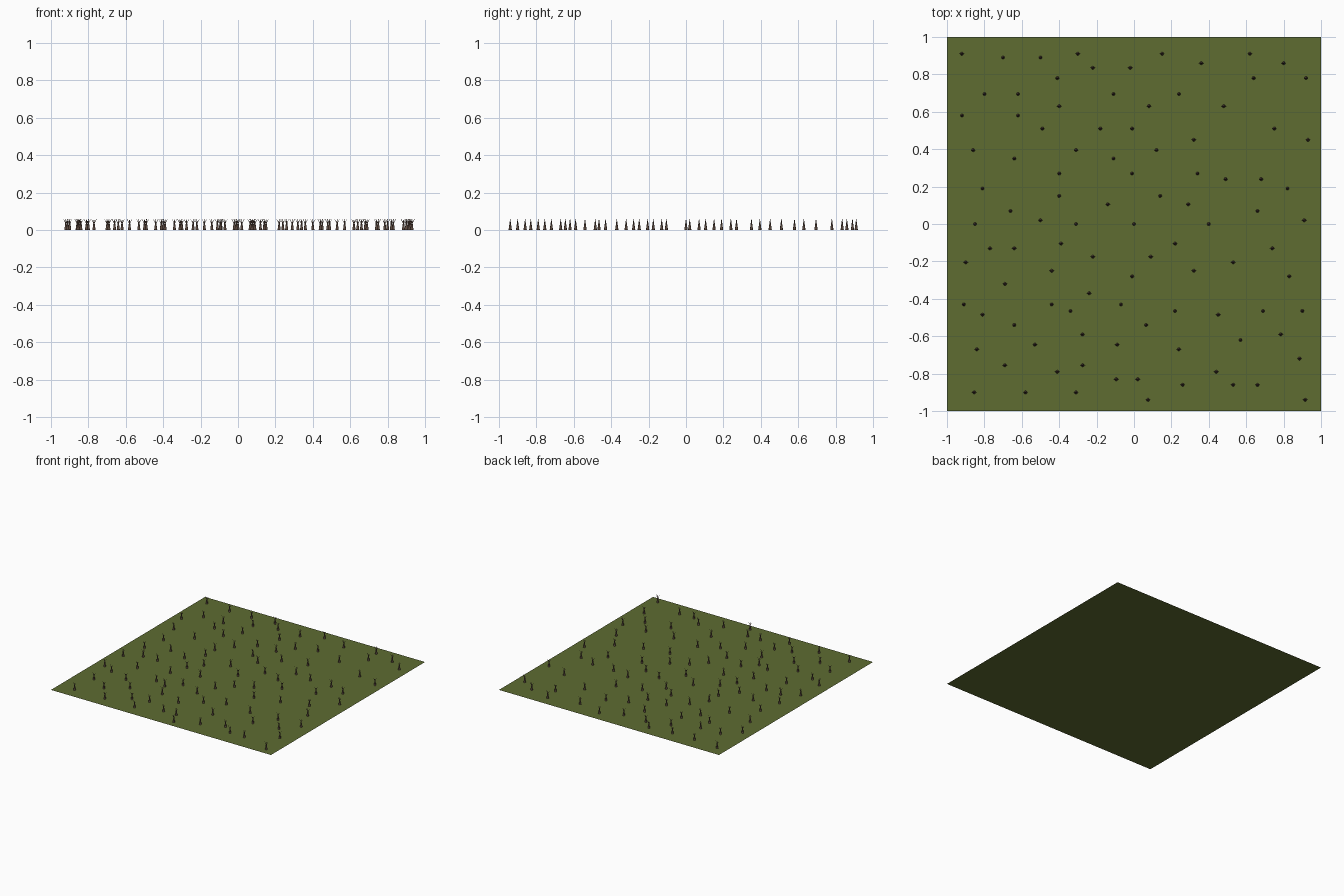
import bpy, bmesh, math
from mathutils import Vector, Matrix


def material(name, rgb):
    m = bpy.data.materials.new(name)
    m.diffuse_color = (*rgb, 1)
    return m


grass = material("olive grass", (0.112, 0.15, 0.031))
bark = material("brown bark", (0.11, 0.068, 0.05))


def add_object(name, mesh, loc=(0, 0, 0)):
    ob = bpy.data.objects.new(name, mesh)
    ob.location = loc
    bpy.context.collection.objects.link(ob)
    return ob


def tapered_stick(bm, a, b, r1, r2, sides):
    a, b = Vector(a), Vector(b)
    d = b - a
    mat = Matrix.Translation((a + b) / 2) @ d.to_track_quat("Z", "Y").to_matrix().to_4x4()
    bmesh.ops.create_cone(bm, cap_ends=False, segments=sides, radius1=r1,
                          radius2=r2, depth=d.length, matrix=mat)


# flat field
bm = bmesh.new()
bmesh.ops.create_grid(bm, x_segments=1, y_segments=1, size=1.0)
field_mesh = bpy.data.meshes.new("field")
bm.to_mesh(field_mesh)
bm.free()
field_mesh.materials.append(grass)
add_object("field", field_mesh)

# bare sapling: flared trunk, thin tip and a pair of raised branches
bm = bmesh.new()
tapered_stick(bm, (0, 0, 0), (0, 0, 0.06), 0.009, 0.0005, 10)
for s in (-1, 1):
    tapered_stick(bm, (0, 0, 0.034), (s * 0.014, 0, 0.06), 0.0018, 0.0006, 6)
for f in bm.faces:
    f.smooth = True
sapling_mesh = bpy.data.meshes.new("sapling")
bm.to_mesh(sapling_mesh)
bm.free()
sapling_mesh.materials.append(bark)

# saplings planted in loose rows: y of the row, then the x positions
rows = {
    0.91: (-0.92, -0.30, 0.15, 0.62), 0.89: (-0.70, -0.50),
    0.86: (0.36, 0.80), 0.835: (-0.22, -0.02), 0.78: (-0.41, 0.64, 0.92),
    0.695: (-0.80, -0.62, -0.11, 0.24), 0.63: (-0.40, 0.08, 0.48),
    0.58: (-0.92, -0.62), 0.51: (-0.49, -0.18, -0.01, 0.75),
    0.45: (0.32, 0.93), 0.395: (-0.86, -0.31, 0.12), 0.35: (-0.64, -0.11),
    0.27: (-0.40, -0.01, 0.34), 0.24: (0.49, 0.68), 0.19: (-0.81, 0.82),
    0.15: (-0.40, 0.14), 0.105: (-0.14, 0.29), 0.07: (-0.66, 0.66),
    0.02: (-0.50, 0.91), 0.0: (-0.85, -0.31, 0.0, 0.40),
    -0.105: (-0.39, 0.22), -0.13: (-0.77, -0.64, 0.74),
    -0.175: (-0.22, 0.09), -0.205: (-0.90, 0.53), -0.25: (-0.44, 0.32),
    -0.28: (-0.01, 0.83), -0.32: (-0.69,), -0.37: (-0.24,),
    -0.43: (-0.91, -0.44, -0.07), -0.465: (-0.34, 0.22, 0.69, 0.90),
    -0.485: (-0.81, 0.45), -0.54: (-0.64, 0.065), -0.59: (-0.275, 0.785),
    -0.62: (0.57,), -0.645: (-0.53, -0.09), -0.67: (-0.84, 0.24),
    -0.72: (0.885,), -0.755: (-0.69, -0.275), -0.79: (-0.41, 0.44),
    -0.83: (-0.095, 0.02), -0.86: (0.26, 0.53, 0.66),
    -0.90: (-0.855, -0.58, -0.31), -0.94: (0.075, 0.915),
}
for y, xs in rows.items():
    for x in xs:
        add_object("sapling", sapling_mesh, (x, y, 0))
